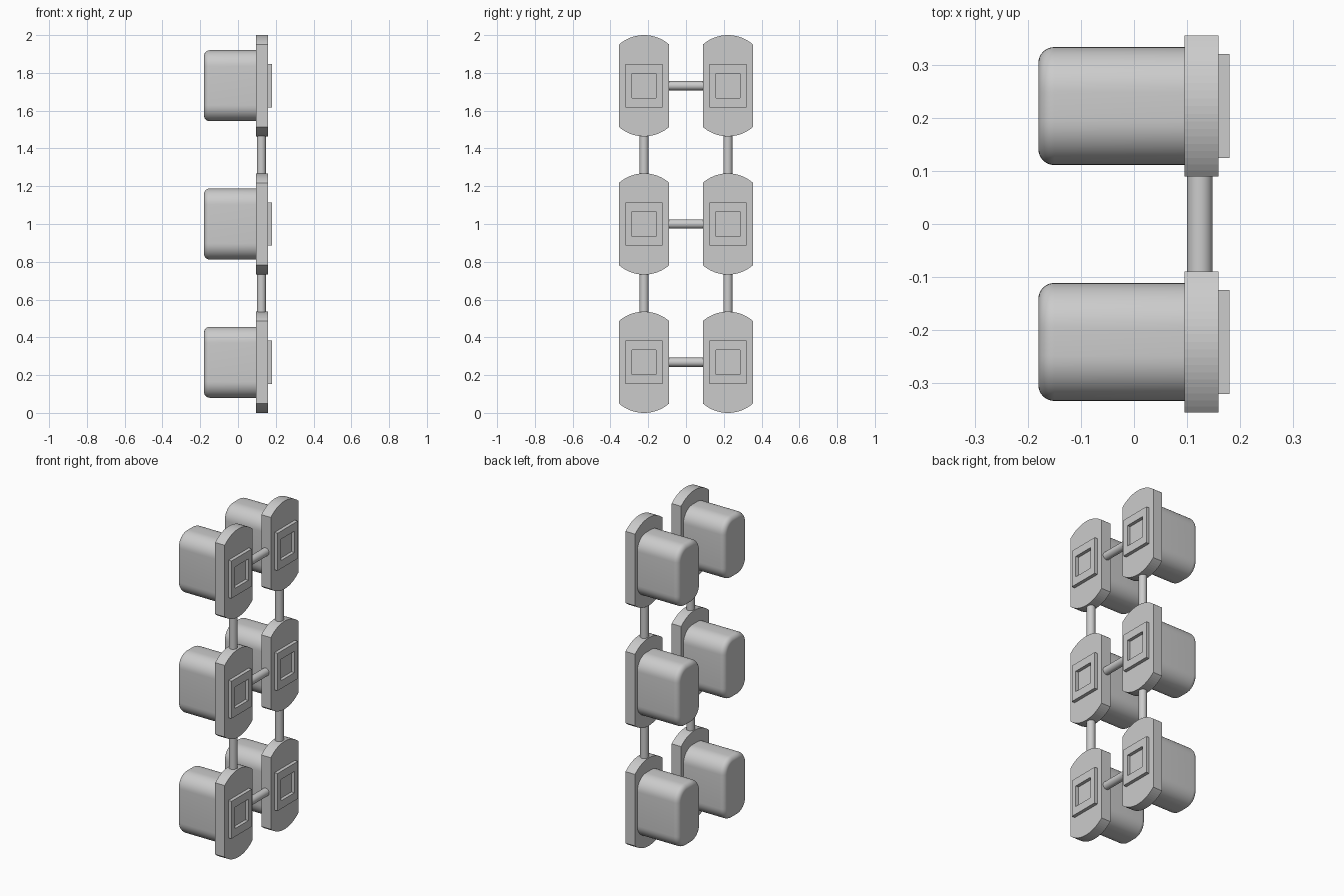
import bpy
import bmesh
from math import sin, cos, pi, asin, radians
from mathutils import Matrix

old = bpy.data.objects.get("Cube")
if old:
    bpy.data.objects.remove(old, do_unlink=True)

grey = bpy.data.materials.new("plain grey")
grey.use_nodes = True
colour = (0.6, 0.6, 0.6, 1)
grey.diffuse_color = colour
grey.node_tree.nodes["Principled BSDF"].inputs["Base Color"].default_value = colour

ROWS = (0.268, 1.0, 1.732)
SIDE = 0.222
HALF_W, HALF_H, SAG = 0.133, 0.268, 0.05


def finish(name, bm, smooth=False):
    bmesh.ops.recalc_face_normals(bm, faces=bm.faces)
    mesh = bpy.data.meshes.new(name)
    bm.to_mesh(mesh)
    bm.free()
    mesh.materials.append(grey)
    obj = bpy.data.objects.new(name, mesh)
    bpy.context.collection.objects.link(obj)
    if smooth:
        bpy.ops.object.select_all(action="DESELECT")
        obj.select_set(True)
        bpy.context.view_layer.objects.active = obj
        bpy.ops.object.shade_smooth_by_angle(angle=radians(35))
    return obj


def loft(bm, sections):
    """Join (x, outline) sections into a closed solid along x."""
    rings = [[bm.verts.new((x, y, z)) for y, z in pts] for x, pts in sections]
    n = len(rings[0])
    for a, b in zip(rings, rings[1:]):
        for i in range(n):
            j = (i + 1) % n
            bm.faces.new((a[i], a[j], b[j], b[i]))
    bm.faces.new(rings[0])
    bm.faces.new(rings[-1])


def arched_outline(steps=20):
    radius = (HALF_W ** 2 + SAG ** 2) / (2 * SAG)
    reach = asin(HALF_W / radius)
    top = []
    for i in range(steps + 1):
        a = reach - 2 * reach * i / steps
        top.append((radius * sin(a), HALF_H - radius + radius * cos(a)))
    return top + [(-y, -z) for y, z in top]


def rounded_outline(hw, hh, r, steps=10):
    pts = []
    for q, (sy, sz) in enumerate(((1, 1), (-1, 1), (-1, -1), (1, -1))):
        for i in range(steps + 1):
            a = (q + i / steps) * pi / 2
            pts.append((sy * (hw - r) + r * cos(a), sz * (hh - r) + r * sin(a)))
    return pts


def rod(name, location, length, rotation):
    bm = bmesh.new()
    bmesh.ops.create_cone(bm, cap_ends=True, segments=32, radius1=0.024,
                          radius2=0.024, depth=length, matrix=rotation)
    finish(name, bm, True).location = location


def place(name, build, smooth=False):
    """One copy of a part for each of the six units."""
    for row, z in enumerate(ROWS):
        for label, side in (("front", -SIDE), ("back", SIDE)):
            bm = bmesh.new()
            build(bm)
            obj = finish(f"{label}_{name}_{row + 1}", bm, smooth)
            obj.location = (0, side, z)


# Arched mounting plate
def plate(bm):
    outline = arched_outline()
    loft(bm, [(0.095, outline), (0.159, outline)])


# Rounded plug with a filleted end
def plug(bm):
    fillet = 0.03
    sections = []
    for i in range(9):
        a = i / 8 * pi / 2
        inset = fillet * (1 - sin(a))
        sections.append((-0.18 + fillet * (1 - cos(a)),
                         rounded_outline(0.111 - inset, 0.188 - inset, 0.085 - inset)))
    sections.append((0.1, sections[-1][1]))
    loft(bm, sections)


# Raised pad with a square recess
def pad(bm):
    bmesh.ops.create_cube(bm, size=1, matrix=Matrix.Translation((0.167, 0, 0))
                          @ Matrix.Diagonal((0.026, 0.196, 0.228, 1)))
    face = max(bm.faces, key=lambda f: f.calc_center_median().x)
    bmesh.ops.inset_region(bm, faces=[face], thickness=0.048)
    for v in face.verts:
        v.co.z *= 0.065 / abs(v.co.z)
    ring = bmesh.ops.extrude_discrete_faces(bm, faces=[face])["faces"]
    bmesh.ops.translate(bm, vec=(-0.02, 0, 0), verts=ring[0].verts)


place("plate", plate)
place("plug", plug, True)
place("pad", pad)

# Connecting rods
for row, z in enumerate(ROWS):
    rod(f"cross_rod_{row + 1}", (0.124, 0, z), 0.19, Matrix.Rotation(pi / 2, 4, "X"))
for gap, (low, high) in enumerate(zip(ROWS, ROWS[1:])):
    for label, side in (("front", -SIDE), ("back", SIDE)):
        rod(f"{label}_upright_rod_{gap + 1}", (0.124, side, (low + high) / 2),
            high - low - 2 * HALF_H + 0.02, Matrix.Identity(4))
